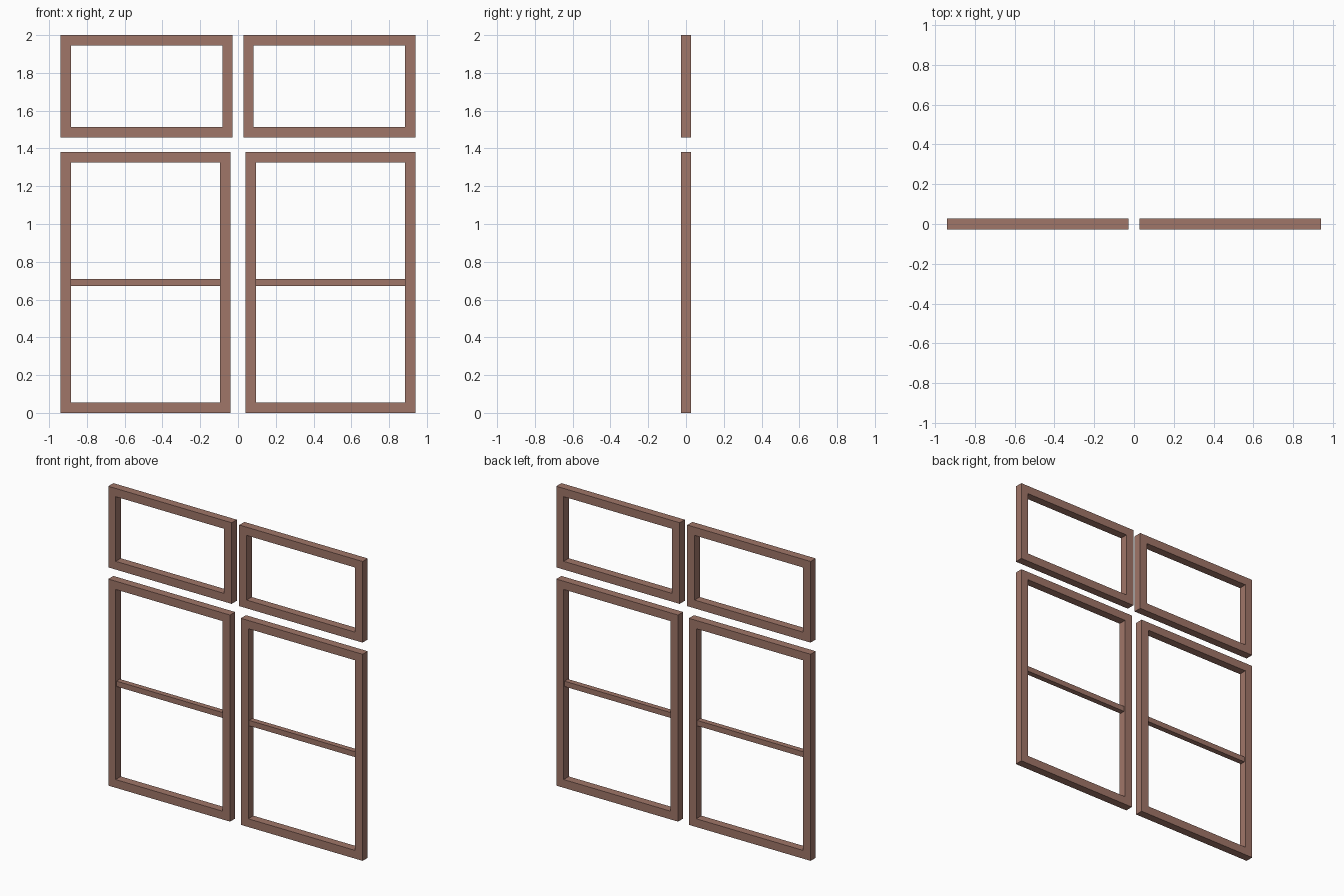
import bpy

if "Cube" in bpy.data.objects:
    bpy.data.objects.remove(bpy.data.objects["Cube"])

DEPTH = 0.054     # frame thickness front to back
WIDTH = 0.055     # width of stiles and rails
OUTER = 0.94      # outer edge of both sashes

wood = bpy.data.materials.new("brown_wood")
wood.diffuse_color = (0.35, 0.18, 0.14, 1)
wood.use_nodes = True
wood.node_tree.nodes["Principled BSDF"].inputs["Base Color"].default_value = wood.diffuse_color


def bar(name, x0, x1, z0, z1, depth=DEPTH):
    """Box spanning the given x and z ranges, centred on y = 0."""
    bpy.ops.mesh.primitive_cube_add(size=1, location=((x0 + x1) / 2, 0, (z0 + z1) / 2))
    ob = bpy.context.object
    ob.name = name
    ob.scale = (abs(x1 - x0), depth, z1 - z0)
    bpy.ops.object.transform_apply(location=False, rotation=False, scale=True)
    ob.data.materials.append(wood)


def sash(name, side, inner, z0, z1):
    """Two full-height stiles with rails fitted between them."""
    a, b = side * (inner + WIDTH), side * (OUTER - WIDTH)
    bar(name + "_inner_stile", side * inner, a, z0, z1)
    bar(name + "_outer_stile", b, side * OUTER, z0, z1)
    bar(name + "_bottom_rail", a, b, z0, z0 + WIDTH)
    bar(name + "_top_rail", a, b, z1 - WIDTH, z1)
    return a, b


for label, side in (("left", -1), ("right", 1)):
    # Short upper sash
    sash(label + "_upper_sash", side, 0.028, 1.458, 2.0)
    # Tall lower sash with a thin glazing bar across the middle
    a, b = sash(label + "_lower_sash", side, 0.04, 0.0, 1.38)
    bar(label + "_glazing_bar", a, b, 0.673, 0.709, depth=0.036)
